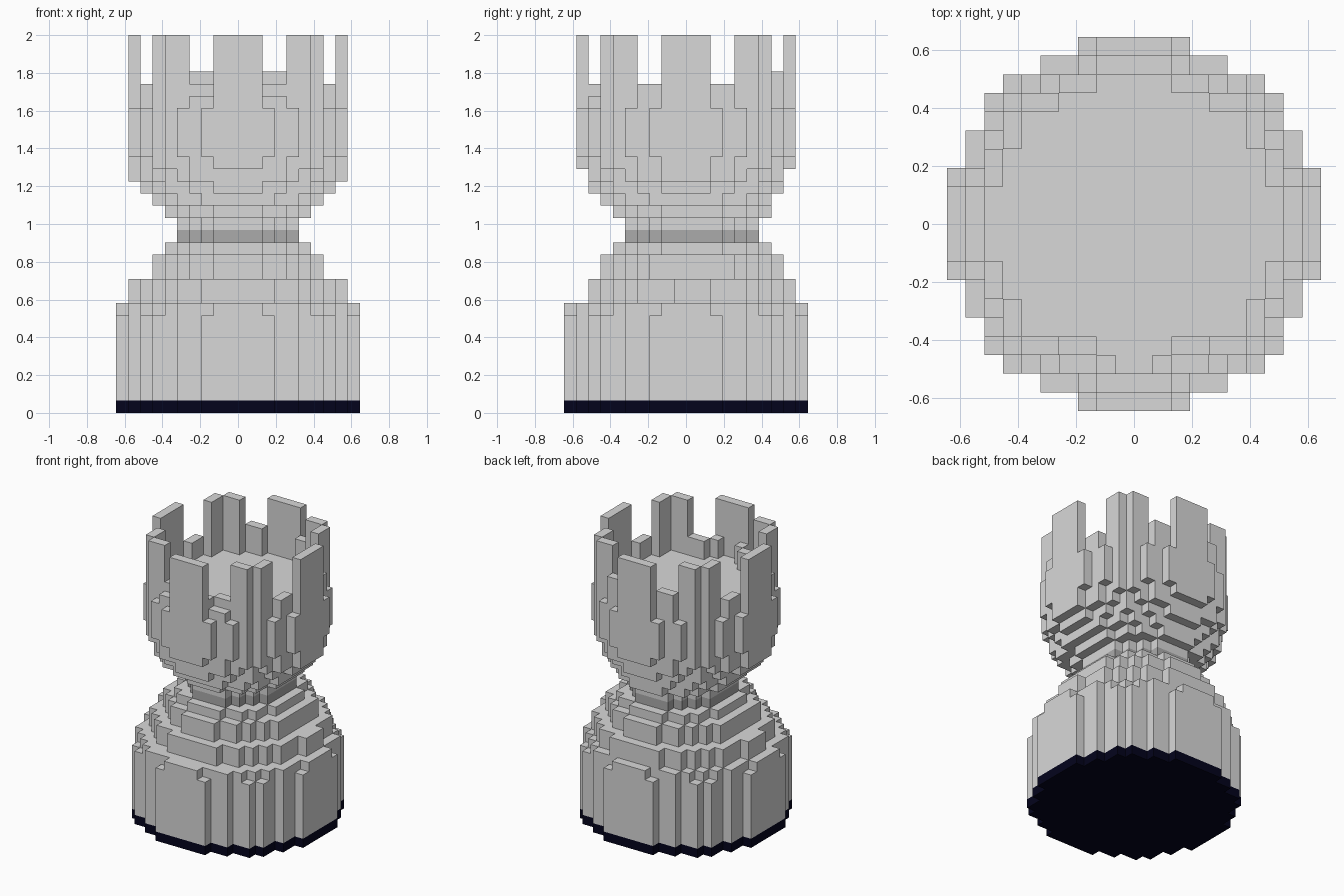
import bpy
import bmesh

cube = bpy.data.objects.get("Cube")
if cube:
    bpy.data.objects.remove(cube, do_unlink=True)

V = 2 / 31  # edge length of one block


def material(name, rgb):
    m = bpy.data.materials.new(name)
    m.use_nodes = True
    m.diffuse_color = (*rgb, 1)
    bsdf = m.node_tree.nodes["Principled BSDF"]
    bsdf.inputs["Base Color"].default_value = (*rgb, 1)
    bsdf.inputs["Roughness"].default_value = 0.8
    return m


light = material("light grey", (0.69, 0.69, 0.69))
dark = material("dark grey", (0.41, 0.41, 0.41))
navy = material("dark navy", (0.001, 0.001, 0.012))


def disc(r2, cy=0.0):
    """Block cells (x, y) whose centres lie within a circle of squared radius r2."""
    return {(x, y) for x in range(-10, 10) for y in range(-10, 10)
            if (x + .5) ** 2 + (y + .5 - cy) ** 2 < r2}


def stack(*courses):
    """Cells from (bottom layer, top layer, disc) courses."""
    return {(x, y, z) for lo, hi, d in courses for z in range(lo, hi) for x, y in d}


parts = {}
parts["base_plate"] = (navy, stack((0, 1, disc(100))))
parts["base"] = (light, stack(
    (1, 8, disc(100)),
    (8, 9, disc(93)),
    (9, 11, disc(75, .5)),
    (11, 13, disc(52, .5)),
    (13, 14, disc(39, .5))))
parts["neck_band"] = (dark, stack((14, 15, disc(28, .5))))

# Cup: lower half of a ball, with a tab of four blocks on each side
side_tabs = {(x, y) for x in (-9, 8) for y in range(-2, 2)}
parts["cup"] = (light, stack(
    (15, 16, disc(28, .5)),
    (16, 17, disc(39, .5)),
    *((z, z + 1, disc(81 - (z - 22.5) ** 2)) for z in range(17, 25)),
    (19, 20, side_tabs)))

# Battlements: one-block wall with eight tall merlons and low gaps between
rim = disc(75)
wall = set()
for x, y in rim:
    edge = any((x + i, y + j) not in rim for i, j in ((1, 0), (-1, 0), (0, 1), (0, -1)))
    ax, ay = abs(x + .5), abs(y + .5)
    top = 25
    if edge:
        gap = 2 < min(ax, ay) < 4
        top = 31 if not gap else 28 if y == 7 else 26 if y == -8 else 27
    # Low step inside the front of the wall
    elif (y == -7 and 2 < ax < 4) or (y == -8 and 1 < ax < 2):
        top = 27
    wall |= {(x, y, z) for z in range(25, top)}
parts["battlements"] = (light, wall)

solid = set().union(*(cells for _, cells in parts.values()))


def build(name, mat, cells):
    """Skin the cells, leaving out faces covered by other blocks."""
    bm = bmesh.new()
    for c in cells:
        for axis in range(3):
            for side in (0, 1):
                n = list(c)
                n[axis] += 2 * side - 1
                if tuple(n) in solid:
                    continue
                u, w = (axis + 1) % 3, (axis + 2) % 3
                ring = []
                for du, dw in ((0, 0), (1, 0), (1, 1), (0, 1)):
                    p = list(c)
                    p[axis] += side
                    p[u] += du
                    p[w] += dw
                    ring.append(bm.verts.new([k * V for k in p]))
                bm.faces.new(ring if side else ring[::-1])
    bmesh.ops.remove_doubles(bm, verts=bm.verts, dist=V / 100)
    # Merge coplanar block faces into large flat faces
    bmesh.ops.dissolve_limit(bm, angle_limit=0.01, verts=bm.verts, edges=bm.edges)
    mesh = bpy.data.meshes.new(name)
    bm.to_mesh(mesh)
    bm.free()
    mesh.materials.append(mat)
    bpy.context.collection.objects.link(bpy.data.objects.new(name, mesh))


for part, (mat, cells) in parts.items():
    build(part, mat, cells)
